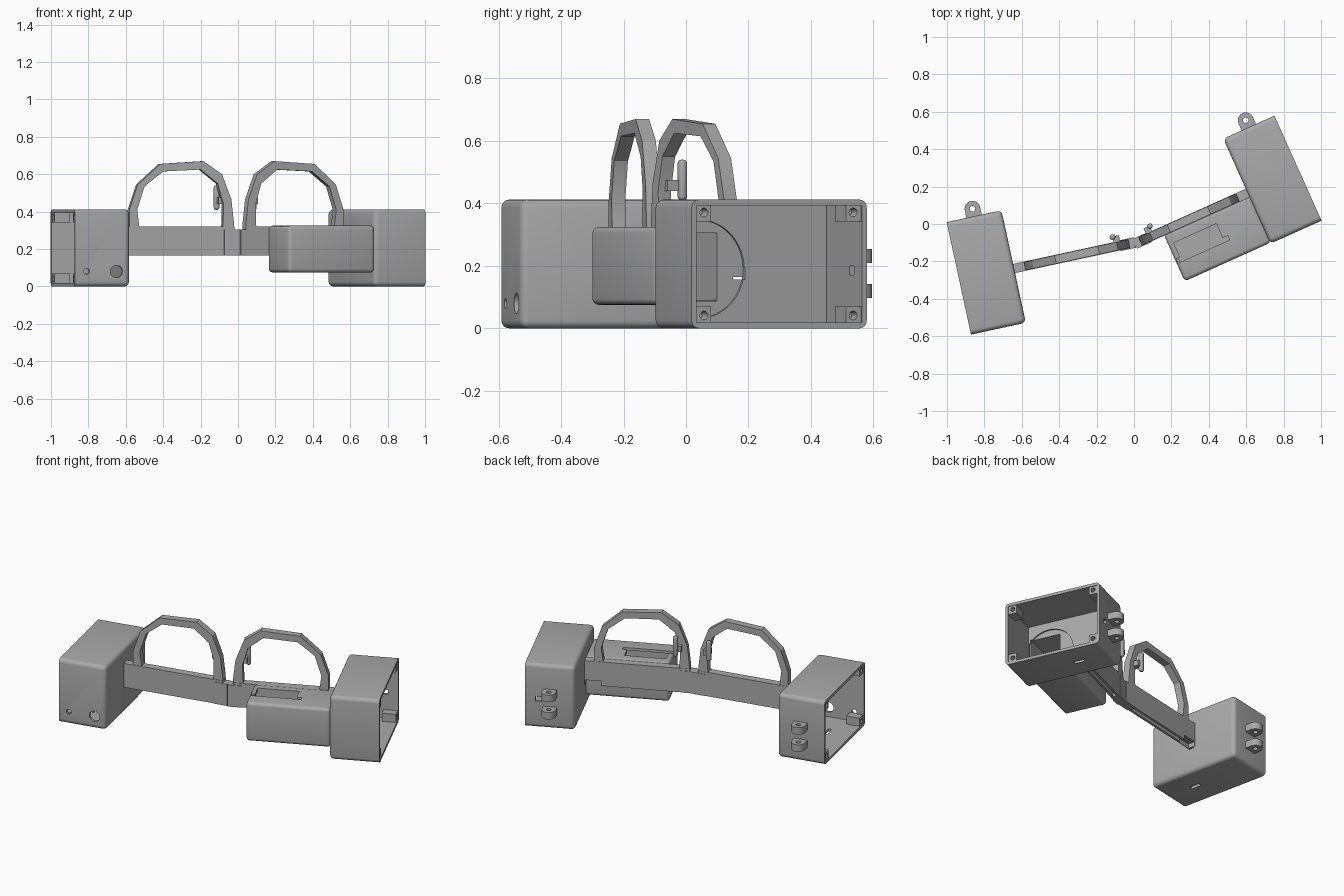
import bpy, bmesh, math
from mathutils import Matrix, Vector

if "Cube" in bpy.data.objects:
    bpy.data.objects.remove(bpy.data.objects["Cube"])

grey = bpy.data.materials.new("matte_grey")
grey.diffuse_color = (0.40, 0.40, 0.40, 1)
grey.use_nodes = True
grey.node_tree.nodes["Principled BSDF"].inputs["Base Color"].default_value = grey.diffuse_color


def make(name, bm):
    bmesh.ops.recalc_face_normals(bm, faces=bm.faces)
    me = bpy.data.meshes.new(name)
    bm.to_mesh(me)
    bm.free()
    me.materials.append(grey)
    ob = bpy.data.objects.new(name, me)
    bpy.context.collection.objects.link(ob)
    return ob


def block(name, x, y, z, bevel=0, keep_open=False):
    """Box from (min, max) ranges; keep_open leaves the -x rim sharp."""
    bm = bmesh.new()
    bmesh.ops.create_cube(bm, size=1)
    for v in bm.verts:
        v.co = Vector([r[0] if c < 0 else r[1] for r, c in zip((x, y, z), v.co)])
    if bevel:
        edges = [e for e in bm.edges
                 if not (keep_open and all(abs(v.co.x - x[0]) < 1e-5 for v in e.verts))]
        bmesh.ops.bevel(bm, geom=edges, offset=bevel, segments=4, profile=0.5, affect='EDGES')
    return make(name, bm)


def rod(name, center, r, length, axis='Z', seg=32):
    bm = bmesh.new()
    rot = {'X': Matrix.Rotation(math.pi / 2, 4, 'Y'), 'Y': Matrix.Rotation(math.pi / 2, 4, 'X'),
           'Z': Matrix()}[axis]
    bmesh.ops.create_cone(bm, cap_ends=True, segments=seg, radius1=r, radius2=r, depth=length,
                          matrix=Matrix.Translation(center) @ rot)
    return make(name, bm)


def boolean(ob, others, op='DIFFERENCE'):
    for o in others:
        m = ob.modifiers.new("bool", 'BOOLEAN')
        m.operation, m.object, m.solver = op, o, 'EXACT'
    bpy.context.view_layer.update()
    me = bpy.data.meshes.new_from_object(ob.evaluated_get(bpy.context.evaluated_depsgraph_get()))
    ob.modifiers.clear()
    ob.data = me
    for o in others:
        bpy.data.objects.remove(o)
    return ob


# Rim outlines (distance along arm, height)
OUTER = [(.207, .30), (.207, .41), (.253, .545), (.376, .655), (.612, .67), (.714, .60),
         (.765, .465), (.78, .33), (.775, .165), (.715, .165)]
INNER = [(.264, .30), (.250, .41), (.29, .535), (.392, .615), (.596, .625), (.690, .55),
         (.722, .44), (.719, .32), (.719, .25), (.712, .18)]


def rim(name, y0, y1):
    bm = bmesh.new()
    rings = [[bm.verts.new((s, y, z)) for s, z in pts]
             for pts, y in ((OUTER, y0), (INNER, y0), (INNER, y1), (OUTER, y1))]
    for k in range(4):
        a, b = rings[k], rings[(k + 1) % 4]
        for i in range(len(a) - 1):
            bm.faces.new((a[i], a[i + 1], b[i + 1], b[i]))
    for i in (0, -1):
        bm.faces.new([r[i] for r in rings])
    return make(name, bm)


def half(side):
    """One half in local space: +x runs from the case toward the bridge."""
    left = side == "left"
    parts = []

    # Open electronics case
    case = block(side + "_case", (-.15, .15), (-.3075, .3075), (0, .412), .025, True)
    cutters = [block("cavity", (-.3, .126), (-.29, .29), (.018, .394)),
               block("wire_hole", (.1, .2), (-.034, .004), (.157, .195))]
    if left:
        cutters += [rod("port", (.077, -.3, .08), .033, .1, 'Y'),
                    rod("small_port", (-.087, -.3, .08), .016, .1, 'Y'),
                    block("slot", (-.012, .012), (-.135, -.065), (-.1, .1))]
    else:
        disc = rod("disc", (.126, -.156, .19), .157, .02, 'X', 64)
        for v in disc.data.vertices:
            v.co.y = max(v.co.y, -.285)
        cutters += [disc,
                    block("window", (.1, .2), (-.275, -.09), (.088, .305)),
                    block("back_port", (-.088, -.052), (.27, .33), (.17, .2)),
                    block("slot", (-.012, .012), (.065, .135), (-.1, .1))]
    parts.append(boolean(case, cutters))

    # Screw posts in the case corners
    for sy in (-1, 1):
        for z in (.041, .371):
            y = sy * .266
            post = block(side + "_screw_post", (-.145, -.06), (y - .029, y + .029), (z - .029, z + .029))
            parts.append(boolean(post, [rod("screw", (-.14, y - sy * .004, z), .014, .08, 'X', 20)]))

    # Pierced strap lugs
    for z in (.12, .232):
        lug = rod(side + "_strap_lug", (0, .348, z), .042, .045)
        boolean(lug, [block("root", (-.042, .042), (.295, .348), (z - .0225, z + .0225))], 'UNION')
        parts.append(boolean(lug, [rod("pin", (0, .348, z), .015, .1, 'Z', 20)]))

    # Arm with wire groove underneath
    arm = block(side + "_arm", (.14, .78), (-.036, .014), (.165, .32))
    parts.append(boolean(arm, [block("groove", (.16, .74), (-.022, .0), (.1, .2)),
                               block("exit", (.152, .25), (-.033, .1), (.1, .195))]))
    parts.append(rim(side + "_lens_rim", -.033, .012))
    parts.append(block(side + "_bridge", (.725, .811), (-.04, .017), (.165, .305)))

    # Nose pad and its stem
    parts.append(block(side + "_nose_pad", (.685, .715), (.028, .056), (.41, .54), .012))
    parts.append(block(side + "_pad_stem", (.70, .735), (-.01, .045), (.44, .475)))

    # Battery holder on the right arm
    if not left:
        holder = block("battery_holder", (.145, .65), (-.303, -.03), (.075, .325), .02)
        parts.append(boolean(holder, [block("bay", (.1, .63), (-.275, -.09), (.09, .308)),
                                      block("hatch", (.37, .62), (-.2, -.092), (.25, .4)),
                                      block("hatch_slot", (.34, .642), (-.2, -.175), (.25, .4))]))

    # Move into place, mirroring the right half
    angle, center = (12.2, (-.79, -.259, 0)) if left else (24.2, (.74, .237, 0))
    mat = Matrix.Translation(center) @ Matrix.Rotation(math.radians(angle), 4, 'Z')
    if not left:
        mat = mat @ Matrix.Scale(-1, 4, (1, 0, 0))
    for p in parts:
        p.data.transform(mat)
        if not left:
            p.data.flip_normals()
    return parts


objs = half("left") + half("right")
bpy.ops.object.select_all(action='DESELECT')
for o in objs:
    o.select_set(True)
bpy.context.view_layer.objects.active = objs[0]
bpy.ops.object.shade_smooth_by_angle(angle=math.radians(28))
